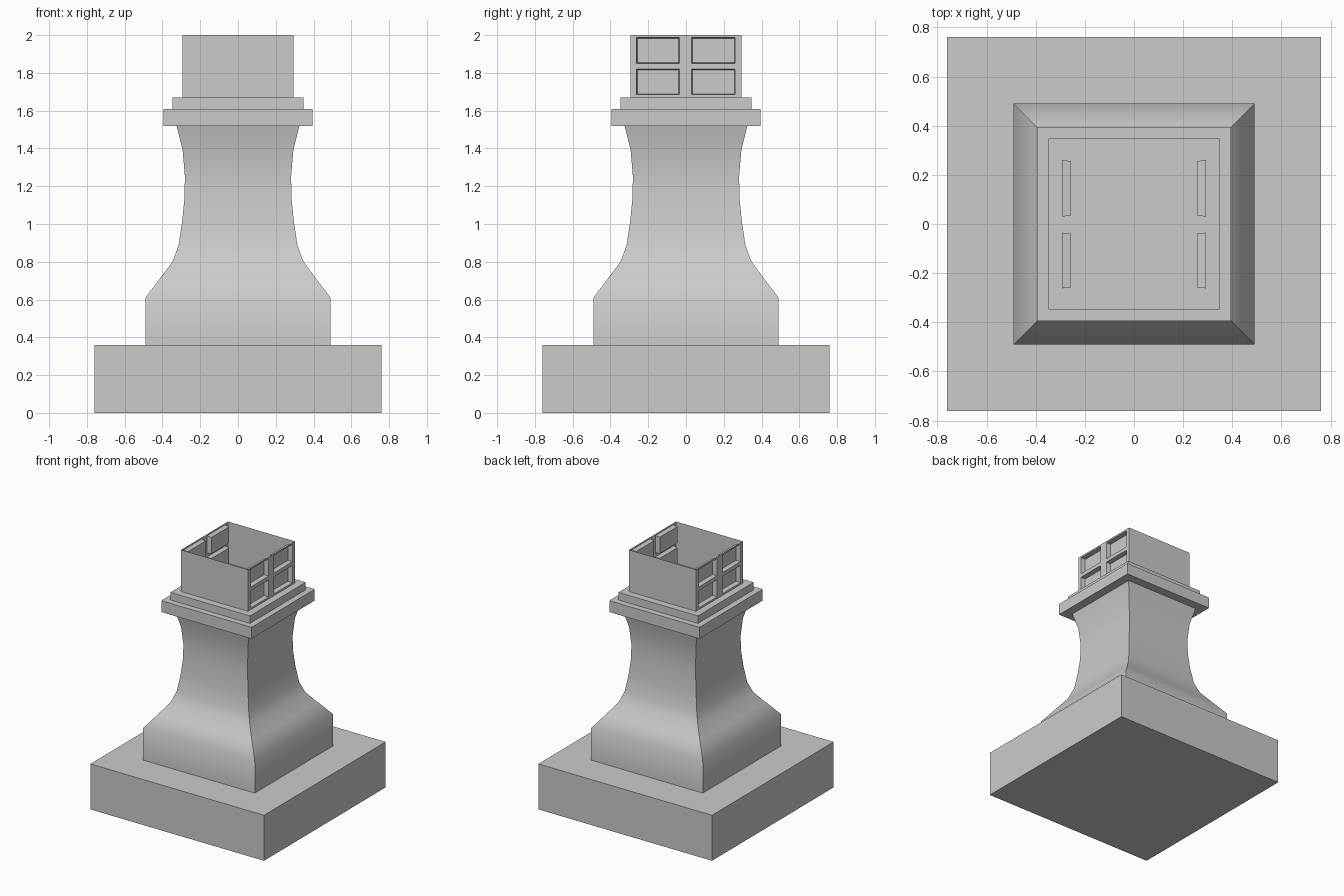
import bpy, bmesh, math

if "Cube" in bpy.data.objects:
    bpy.data.objects.remove(bpy.data.objects["Cube"])


def make_object(name, bm):
    mesh = bpy.data.meshes.new(name)
    bm.to_mesh(mesh)
    bm.free()
    obj = bpy.data.objects.new(name, mesh)
    bpy.context.collection.objects.link(obj)
    return obj


def square_stack(name, profile):
    """Loft square rings of (half width, height), closed at both ends."""
    bm = bmesh.new()
    rings = [[bm.verts.new((sx * h, sy * h, z))
              for sx, sy in ((-1, -1), (1, -1), (1, 1), (-1, 1))]
             for h, z in profile]
    for a, b in zip(rings, rings[1:]):
        for i in range(4):
            j = (i + 1) % 4
            bm.faces.new((a[i], a[j], b[j], b[i]))
    bm.faces.new(rings[0][::-1])
    bm.faces.new(rings[-1])
    return make_object(name, bm)


# Plinth and the two cap slabs
square_stack("plinth", [(0.76, 0), (0.76, 0.36)])
square_stack("cap_slab", [(0.395, 1.52), (0.395, 1.61)])
square_stack("upper_cap_slab", [(0.348, 1.61), (0.348, 1.67)])

# Concave flared shaft
shaft = square_stack("shaft", [
    (0.49, 0.36), (0.49, 0.61), (0.41, 0.715), (0.347, 0.80), (0.315, 0.885),
    (0.296, 1.01), (0.284, 1.13), (0.281, 1.25), (0.293, 1.39), (0.325, 1.52)])
bpy.context.view_layer.objects.active = shaft
shaft.select_set(True)
bpy.ops.object.shade_smooth_by_angle(angle=math.radians(45))

# Open-topped lantern: thin plain front and back walls, panelled side walls
W, BOTTOM, TOP = 0.293, 1.67, 2.0
YS = [-W, -0.262, -0.035, 0.03, 0.26, W]
ZS = [BOTTOM, 1.685, 1.82, 1.85, 1.987, TOP]
bm = bmesh.new()
for s in (-1, 1):
    wall = [bm.verts.new((x, s * W, z)) for x, z in
            ((-W, BOTTOM), (W, BOTTOM), (W, TOP), (-W, TOP))]
    bm.faces.new(wall if s < 0 else wall[::-1])

    grid = [[bm.verts.new((s * W, y, z)) for z in ZS] for y in YS]
    panels = []
    for i in range(5):
        for j in range(5):
            q = [grid[i][j], grid[i + 1][j], grid[i + 1][j + 1], grid[i][j + 1]]
            face = bm.faces.new(q if s > 0 else q[::-1])
            if i in (1, 3) and j in (1, 3):
                panels.append(face)
    # Sunken window panels
    bm.normal_update()
    bmesh.ops.inset_individual(bm, faces=panels, thickness=0.006, depth=-0.036)
bmesh.ops.remove_doubles(bm, verts=bm.verts, dist=0.0001)
make_object("lantern_box", bm)
